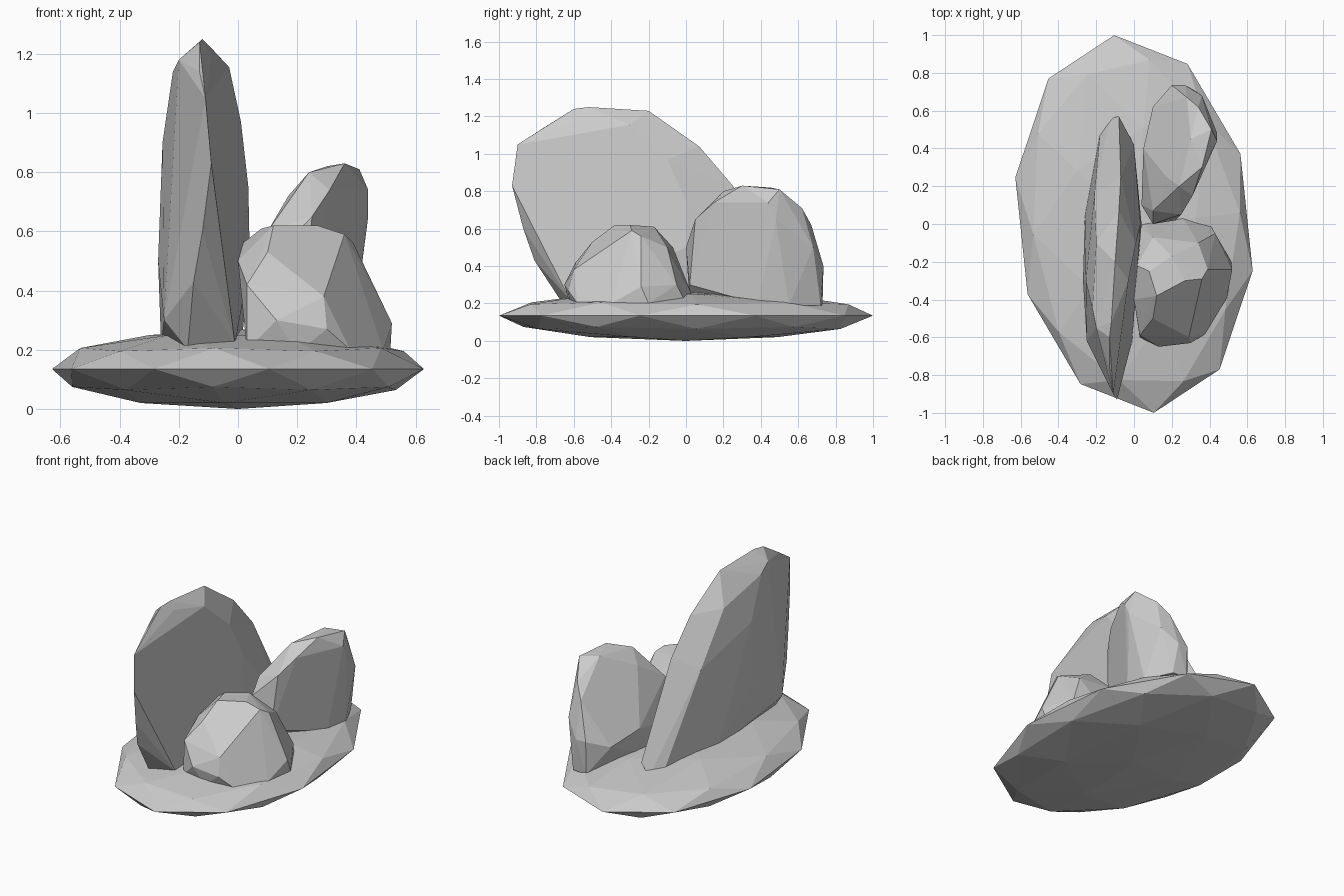
import bpy, bmesh, math


def hull_rock(name, *groups):
    """Faceted rock: convex hull around a few corner rings."""
    bm = bmesh.new()
    for ring in groups:
        for p in ring:
            bm.verts.new(p)
    res = bmesh.ops.convex_hull(bm, input=bm.verts)
    loose = [v for v in bm.verts if not v.link_faces]
    bmesh.ops.delete(bm, geom=loose, context='VERTS')
    # merge nearly flat triangles into broad facets
    bmesh.ops.dissolve_limit(bm, angle_limit=math.radians(5),
                             verts=bm.verts, edges=bm.edges)
    bmesh.ops.recalc_face_normals(bm, faces=bm.faces)
    me = bpy.data.meshes.new(name)
    bm.to_mesh(me)
    bm.free()
    ob = bpy.data.objects.new(name, me)
    bpy.context.collection.objects.link(ob)
    return ob


# flat base stone
bpy.ops.mesh.primitive_ico_sphere_add(subdivisions=2, radius=1, location=(0, 0, 0.135),
                                      rotation=(0, 0, math.radians(6)))
base = bpy.context.object
base.name = "base_stone"
base.scale = (0.63, 1.005, 0.135)

# tall upright slab: rim, right face, left face
hull_rock(
    "tall_slab",
    [(-.11, -.9, 1.05), (-.09, -.93, .83), (-.12, -.87, .6), (-.15, -.81, .43),
     (-.17, -.66, .2), (-.13, -.76, 1.14), (-.13, -.6, 1.24), (-.12, -.52, 1.25),
     (-.1, -.2, 1.23), (-.08, .07, 1.04), (-.07, .25, .83), (-.08, .57, .28),
     (-.13, .56, .2)],
    [(-.09, -.52, 1.2), (-.03, -.3, 1.155), (.01, -.1, .97), (.035, 0, .75),
     (.04, 0, .5), (0, .42, .28), (-.01, -.62, .22), (.01, .3, .2)],
    [(-.2, -.55, 1.18), (-.22, -.45, 1.14), (-.255, -.3, .9), (-.27, -.3, .5),
     (-.25, -.62, .3), (-.26, .05, .22), (-.18, .48, .22), (-.2, -.73, .6),
     (-.2, -.1, 1.05), (-.21, .15, .75)],
)

# leaning middle rock: right face, crown, left face, back
hull_rock(
    "leaning_rock",
    [(.25, .05, .65), (.31, .15, .74), (.35, .3, .775), (.44, .44, .74),
     (.44, .48, .65), (.42, .45, .5), (.37, .38, .2), (.22, .02, .3)],
    [(.24, .2, .8), (.36, .3, .83), (.41, .5, .81), (.3, .45, .82)],
    [(.1, .07, .6), (.17, .25, .72), (.04, .1, .35), (.05, .4, .4),
     (.1, .62, .35), (.1, 0, .5), (.1, .02, .2), (.06, .3, .2)],
    [(.2, .735, .4), (.27, .735, .4), (.36, .68, .5), (.28, .67, .62),
     (.34, .62, .71), (.2, .73, .19), (.3, .72, .19), (.38, .55, .19)],
)

# small front boulder: crown, right side, front, left and back
hull_rock(
    "small_boulder",
    [(.08, -.25, .61), (.27, -.3, .62), (.12, -.38, .62), (.2, -.17, .61),
     (.36, -.29, .59)],
    [(.39, -.24, .56), (.52, -.24, .29), (.515, -.2, .2), (.49, -.4, .2),
     (.38, -.58, .2), (.29, -.6, .38), (.34, -.1, .5), (.43, -.05, .3)],
    [(.1, -.5, .53), (.03, -.59, .42), (.13, -.65, .3), (.3, -.63, .27),
     (.03, -.6, .2), (.2, -.62, .19)],
    [(0, -.4, .5), (.015, -.22, .56), (.03, -.02, .3), (.26, .03, .25),
     (.1, -.07, .5), (.05, .02, .2), (.4, 0, .2)],
)
